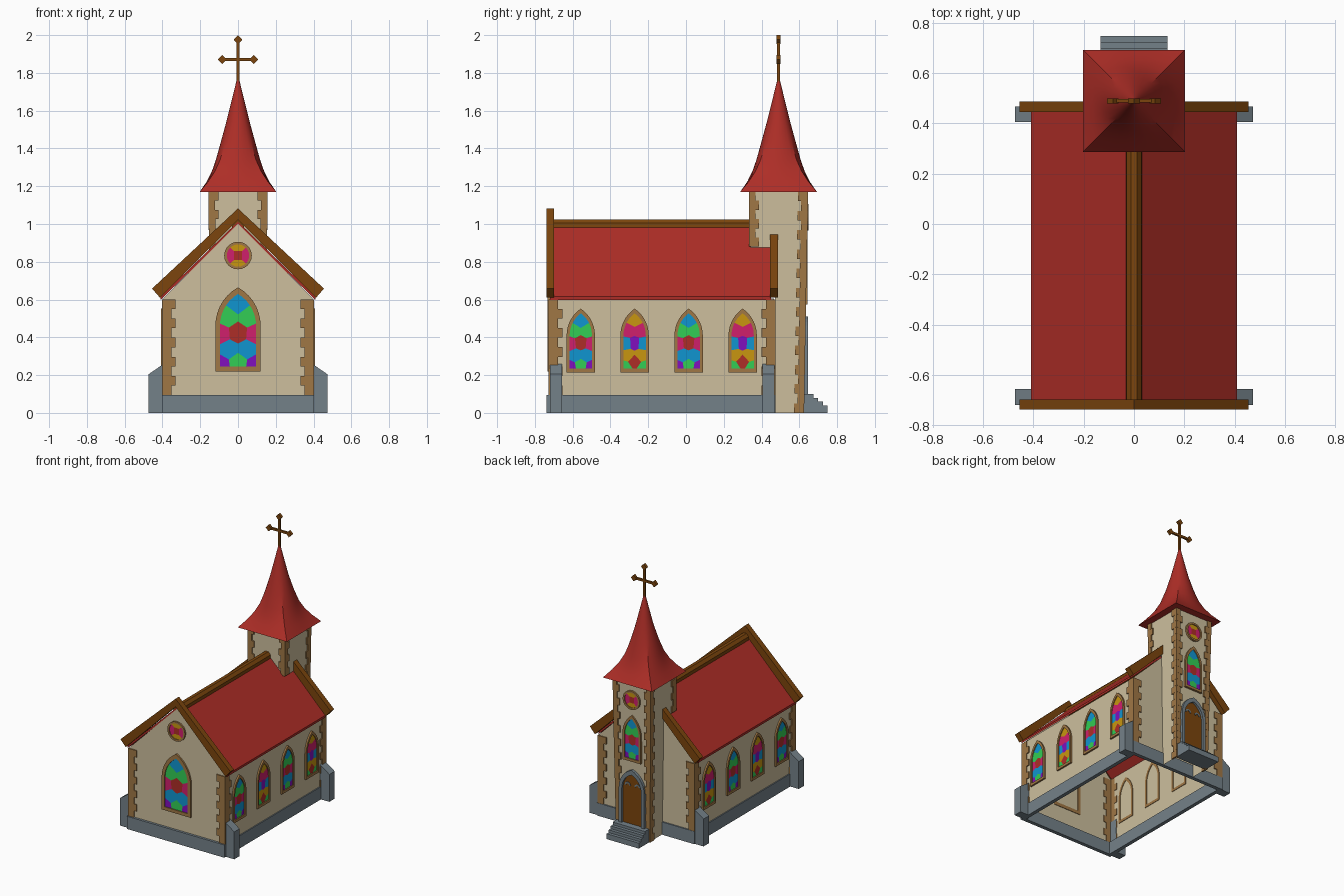
import bpy, bmesh
from math import sin, cos, pi, atan2
from mathutils import Matrix, Vector

if "Cube" in bpy.data.objects:
    bpy.data.objects.remove(bpy.data.objects["Cube"])

COLOURS = {
    "plaster": (.61, .52, .34), "roof_red": (.42, .027, .02),
    "dark_wood": (.20, .06, .004), "corner_stone": (.35, .185, .06),
    "grey_stone": (.175, .22, .25), "glass_blue": (.005, .30, .63),
    "glass_green": (.032, .61, .09), "glass_pink": (.63, .014, .15),
    "glass_gold": (.58, .305, .005), "glass_purple": (.22, .005, .51)}
MATS = {}
for name, rgb in COLOURS.items():
    m = bpy.data.materials.new(name)
    m.use_nodes = True
    m.diffuse_color = (*rgb, 1)
    m.node_tree.nodes["Principled BSDF"].inputs["Base Color"].default_value = (*rgb, 1)
    MATS[name] = m


def finish(name, bm, *colours, recalc=True):
    if recalc:
        bmesh.ops.recalc_face_normals(bm, faces=bm.faces[:])
    me = bpy.data.meshes.new(name)
    bm.to_mesh(me)
    bm.free()
    for c in colours:
        me.materials.append(MATS[c])
    ob = bpy.data.objects.new(name, me)
    bpy.context.collection.objects.link(ob)
    return ob


def box(bm, x0, x1, y0, y1, z0, z1):
    mid = Vector((x0 + x1, y0 + y1, z0 + z1)) / 2
    size = (abs(x1 - x0), abs(y1 - y0), abs(z1 - z0), 1)
    bmesh.ops.create_cube(bm, size=1, matrix=Matrix.Translation(mid) @ Matrix.Diagonal(size))


def wall(normal, origin):
    """Local frame on a wall: u sideways, v up, depth outward."""
    n, up = Vector(normal), Vector((0, 0, 1))
    return Matrix.Translation(origin) @ Matrix((up.cross(n), up, n)).transposed().to_4x4()


def face(bm, pts, d, M):
    return bm.faces.new([bm.verts.new(M @ Vector((u, v, d))) for u, v in pts])


def bridge(bm, la, lb):
    for i in range(len(la)):
        j = (i + 1) % len(la)
        bm.faces.new((la[i], la[j], lb[j], lb[i]))


def prism(bm, pts, d0, d1, M):
    a, b = face(bm, pts, d0, M), face(bm, pts, d1, M)
    bridge(bm, list(a.verts), list(b.verts))


def ring(bm, outer, inner, d0, d1, M):
    loops = [[bm.verts.new(M @ Vector((u, v, d))) for u, v in pts]
             for pts, d in ((outer, d0), (outer, d1), (inner, d1), (inner, d0))]
    for k in range(4):
        bridge(bm, loops[k], loops[(k + 1) % 4])


def arch(w, z0, zs, z1, n=7):
    """Pointed arch outline, counter-clockwise."""
    h = z1 - zs
    r = (w * w + h * h) / (2 * w)
    a = atan2(h, r - w)
    right = [(w - r + r * cos(a * i / n), zs + r * sin(a * i / n)) for i in range(n)]
    return [(-w, z0), (w, z0)] + right + [(0, z1)] + [(-u, v) for u, v in reversed(right)]


def circle(r, zc, n=24):
    return [(r * cos(2 * pi * i / n), zc + r * sin(2 * pi * i / n)) for i in range(n)]


def clip(poly, p, q):
    """Part of a convex polygon that is nearer to p than to q."""
    side = lambda a: (a - (p + q) / 2).dot(p - q)
    out = []
    for i, b in enumerate(poly):
        a = poly[i - 1]
        sa, sb = side(a), side(b)
        if sa * sb < 0:
            out.append(a.lerp(b, sa / (sa - sb)))
        if sb >= 0:
            out.append(b)
    return out


GLASS = ["glass_blue", "glass_green", "roof_red", "glass_pink", "glass_gold", "glass_purple"]
B, G, R, P, O, V = range(6)
# Seeds: sideways, height, colour (mirrored when off centre)
LANCET_A = [(0, .86, B), (.55, .68, G), (0, .47, R), (.95, .45, P), (.5, .23, B),
            (0, .06, G), (.95, .03, V)]
LANCET_B = [(0, .88, O), (.5, .68, P), (0, .46, V), (.75, .45, B), (.55, .24, O),
            (0, .14, R), (.9, .02, G)]
ROSE = [(0, .9, O), (0, .1, O), (.7, .5, P), (0, .5, R)]


def window(name, outer, inner, pattern, M):
    bm = bmesh.new()
    ring(bm, outer, inner, -.004, .012, M)
    finish(name + "_frame", bm, "corner_stone")
    w = max(u for u, v in inner)
    lo, hi = min(v for u, v in inner), max(v for u, v in inner)
    seeds = [(Vector((s * u * w, lo + v * (hi - lo))), c)
             for u, v, c in pattern for s in ((1, -1) if u else (1,))]
    bm = bmesh.new()
    for p, c in seeds:
        poly = [Vector(a) for a in inner]
        for q, _ in seeds:
            if q is not p:
                poly = clip(poly, p, q)
        if len(poly) > 2:
            face(bm, poly, .005, M).material_index = c
    finish(name + "_glass", bm, *GLASS, recalc=False)


# Nave walls: open below and under the roof
F, K, W = -.72, .465, .395
bm = bmesh.new()
gable = [(-W, 0), (W, 0), (W, .605), (0, 1.0), (-W, .605)]
front, back = wall((0, -1, 0), (0, F, 0)), wall((0, -1, 0), (0, K, 0))
a, b = list(face(bm, gable, 0, front).verts), list(face(bm, gable, 0, back).verts)
for i, j in ((1, 2), (4, 0)):
    bm.faces.new((a[i], a[j], b[j], b[i]))
finish("nave_walls", bm, "plaster")

# Roof, ridge and gable boards
bm = bmesh.new()
prism(bm, [(-.41, .615), (0, 1.012), (.41, .615), (.41, .598), (0, .993), (-.41, .598)],
      .0, -1.17, front)
finish("nave_roof", bm, "roof_red")
bm = bmesh.new()
prism(bm, [(-.032, .975), (-.03, 1.005), (-.012, 1.025), (.012, 1.025), (.03, 1.005), (.032, .975)],
      0, -1.17, front)
finish("roof_ridge", bm, "dark_wood")
for name, M in (("front_gable_board", front), ("back_gable_board", back)):
    bm = bmesh.new()
    prism(bm, [(-.455, .658), (0, 1.082), (.455, .658), (.413, .61), (0, 1.022), (-.413, .61)],
          -.022, .019, M)
    finish(name, bm, "dark_wood")

# Plinth ring and corner buttresses
bm = bmesh.new()
for s in (1, -1):
    box(bm, s * .375, s * .403, -.738, .475, 0, .095)
box(bm, -.375, .375, -.738, -.71, 0, .095)
box(bm, -.375, .375, .447, .475, 0, .095)
finish("plinth", bm, "grey_stone")
bm = bmesh.new()
for s in (1, -1):
    for y in (-.72, .405):
        prism(bm, [(s * u, v) for u, v in ((.39, 0), (.473, 0), (.473, .205), (.39, .262))],
              0, -.063, wall((0, -1, 0), (0, y, 0)))
finish("buttresses", bm, "grey_stone")

# Tower: flares slightly upward, rear part sits on the nave roof
tx = lambda z: .133 + .014 * z
ty = lambda z: .617 + .018 * z
TY0, TOP = .342, 1.172
side = [(.47, 0), (ty(0), 0), (ty(TOP), TOP), (TY0, TOP), (TY0, .875), (.47, .875)]
bm = bmesh.new()
la, lb = [[bm.verts.new((s * tx(z), y, z)) for y, z in side] for s in (1, -1)]
bm.faces.new(la)
bm.faces.new(lb)
for i in range(1, 5):
    bm.faces.new((la[i], la[i + 1], lb[i + 1], lb[i]))
finish("tower_walls", bm, "plaster")


def quoins(bm, z0, z1, edge, sx, sy, wide, narrow, t=.008):
    """Alternating corner stones wrapped round one vertical edge."""
    rows = round((z1 - z0) / .05)
    h = (z1 - z0) / rows
    for i in range(rows):
        z = z0 + i * h
        x, y = edge(z + h / 2)
        wx, wy = (wide, narrow) if i % 2 else (narrow, wide)
        box(bm, x - sx * .004, x + sx * t, y, y - sy * wy, z, z + h)
        box(bm, x + sx * t, x - sx * wx, y - sy * .004, y + sy * t, z, z + h)


bm = bmesh.new()
for s in (1, -1):
    for y, sy in ((F, -1), (K, 1)):
        quoins(bm, .095, .6, lambda z: (s * W, y), s, sy, .065, .042)
finish("nave_corner_stones", bm, "corner_stone")
bm = bmesh.new()
for s in (1, -1):
    quoins(bm, 0, TOP, lambda z: (s * tx(z), ty(z)), s, 1, .045, .027)
    quoins(bm, .88, TOP, lambda z: (s * tx(z), TY0), s, -1, .045, .027)
finish("tower_corner_stones", bm, "corner_stone")

# Spire: square foot blending into a round point
bm = bmesh.new()
SY, N = .49, 32
profile = [(.203, 1.17, 1), (.165, 1.225, .85), (.138, 1.28, .6), (.117, 1.34, .35),
           (.092, 1.43, .15), (.062, 1.54, 0), (.032, 1.66, 0), (.004, 1.775, 0)]
loops = []
for r, z, sq in profile:
    loop = []
    for i in range(N):
        c, s = cos(2 * pi * i / N), sin(2 * pi * i / N)
        k = r * (1 - sq + sq / max(abs(c), abs(s)))
        loop.append(bm.verts.new((k * c, SY + k * s, z)))
    loops.append(loop)
for lo, hi in zip(loops, loops[1:]):
    bridge(bm, lo, hi)
bm.faces.new(loops[0])
bm.faces.new(loops[-1])
spire = finish("spire", bm, "roof_red")
bpy.ops.object.select_all(action="DESELECT")
spire.select_set(True)
bpy.context.view_layer.objects.active = spire
bpy.ops.object.shade_smooth_by_angle(angle=.6)

# Cross with pointed ends
bm = bmesh.new()
box(bm, -.008, .008, SY - .007, SY + .007, 1.75, 1.98)
box(bm, -.085, .085, SY - .007, SY + .007, 1.863, 1.879)
for u, v in ((0, 1.976), (.084, 1.871), (-.084, 1.871)):
    prism(bm, [(u + .023, v), (u, v + .024), (u - .023, v), (u, v - .024)],
          -.01, .01, wall((0, -1, 0), (0, SY, 0)))
finish("spire_cross", bm, "dark_wood")

# Windows
window("front_window", arch(.12, .22, .46, .665), arch(.096, .245, .46, .63), LANCET_A, front)
window("front_rose", circle(.073, .833), circle(.059, .833), ROSE, front)
for s, label in ((1, "left"), (-1, "right")):
    for i, y in enumerate((-.557, -.272, .014, .3)):
        window(f"{label}_window_{i + 1}", arch(.075, .215, .41, .552), arch(.059, .235, .41, .527),
               LANCET_B if i % 2 else LANCET_A, wall((s, 0, 0), (s * W, y, 0)))
window("tower_window", arch(.075, .575, .77, .92), arch(.059, .595, .77, .895), LANCET_A,
       wall((0, 1, 0), (0, ty(.75) + .002, 0)))
window("tower_rose", circle(.07, 1.035), circle(.056, 1.035), ROSE,
       wall((0, 1, 0), (0, ty(1.035) + .002, 0)))

# Door with stone surround and scroll hinges
M = wall((0, 1, 0), (0, ty(.25) + .002, 0))
bm = bmesh.new()
ring(bm, arch(.105, .06, .36, .51), arch(.08, .06, .36, .475), -.01, .022, M)
finish("door_surround", bm, "grey_stone")
bm = bmesh.new()
prism(bm, arch(.082, .06, .36, .478), -.004, .006, M)
finish("door", bm, "dark_wood")
bm = bmesh.new()
for s in (1, -1):
    arc = [(r * cos(t * pi / 6), r * sin(t * pi / 6)) for r, ts in
           ((.024, range(7)), (.013, range(6, -1, -1))) for t in ts]
    prism(bm, [(s * (.04 + u), .385 + v) for u, v in arc], .006, .01, M)
finish("door_hinges", bm, "grey_stone")

# Entrance steps
bm = bmesh.new()
for i in range(4):
    box(bm, -.133, .133, .61, .748 - .024 * i, .02 * i + (.02 if i else 0), .04 + .02 * i)
finish("entrance_steps", bm, "grey_stone")
